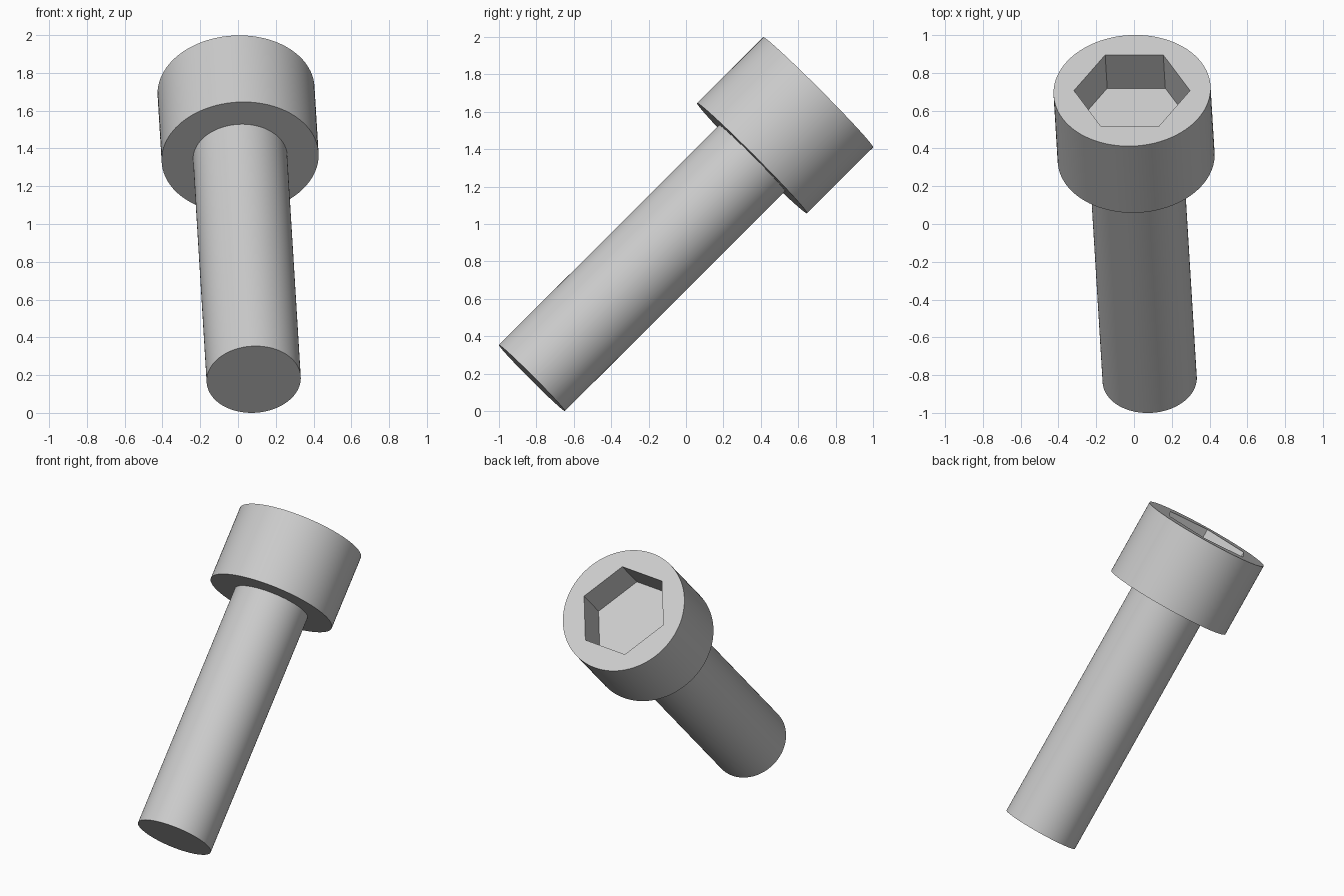
import bpy
import bmesh
from math import cos, pi, radians

if "Cube" in bpy.data.objects:
    bpy.data.objects.remove(bpy.data.objects["Cube"], do_unlink=True)

SIDES = 96
UNIT = 0.0832                 # one millimetre of the bolt
SHAFT_R, HEAD_R = 3 * UNIT, 5 * UNIT
SHAFT_LEN, HEAD_LEN = 20 * UNIT, 6 * UNIT
SOCKET_R, SOCKET_DEPTH = 3.7 * UNIT, 3 * UNIT
TOP = SHAFT_LEN + HEAD_LEN

steel = bpy.data.materials.new("steel grey")
steel.use_nodes = True
colour = (0.6, 0.6, 0.6, 1)
steel.diffuse_color = colour
steel.node_tree.nodes["Principled BSDF"].inputs["Base Color"].default_value = colour


def circle(radius):
    return lambda a: radius


def hexagon(radius):
    return lambda a: radius * cos(pi / 6) / cos(a % (pi / 3) - pi / 6)


def loft(name, sections):
    """Skin a stack of polar sections (radius function, height), capping both ends."""
    bm = bmesh.new()
    rings = []
    for radius, z in sections:
        ring = []
        for i in range(SIDES):
            a = 2 * pi * i / SIDES
            r = radius(a)
            ring.append(bm.verts.new((r * cos(a), r * cos(a - pi / 2), z)))
        rings.append(ring)
    for low, high in zip(rings, rings[1:]):
        for i in range(SIDES):
            j = (i + 1) % SIDES
            bm.faces.new((low[i], low[j], high[j], high[i]))
    bm.faces.new(list(reversed(rings[0])))
    bm.faces.new(rings[-1])
    bmesh.ops.recalc_face_normals(bm, faces=bm.faces)
    mesh = bpy.data.meshes.new(name)
    bm.to_mesh(mesh)
    bm.free()
    mesh.materials.append(steel)
    obj = bpy.data.objects.new(name, mesh)
    bpy.context.collection.objects.link(obj)
    return obj


# Shaft, shoulder, cylindrical head and hexagonal socket in one closed skin
bolt = loft("socket_head_bolt", [
    (circle(SHAFT_R), 0),
    (circle(SHAFT_R), SHAFT_LEN),
    (circle(HEAD_R), SHAFT_LEN),
    (circle(HEAD_R), TOP),
    (hexagon(SOCKET_R), TOP),
    (hexagon(SOCKET_R), TOP - SOCKET_DEPTH),
])

# Smooth round walls with crisp rims
bpy.ops.object.select_all(action="DESELECT")
bolt.select_set(True)
bpy.context.view_layer.objects.active = bolt
bpy.ops.object.shade_smooth_by_angle(angle=radians(30))

# Lean the bolt back with a slight sideways tilt
bolt.rotation_euler = (radians(-45), radians(-3.5), 0)
bolt.location = (0.083, -0.8235, 0.177)
